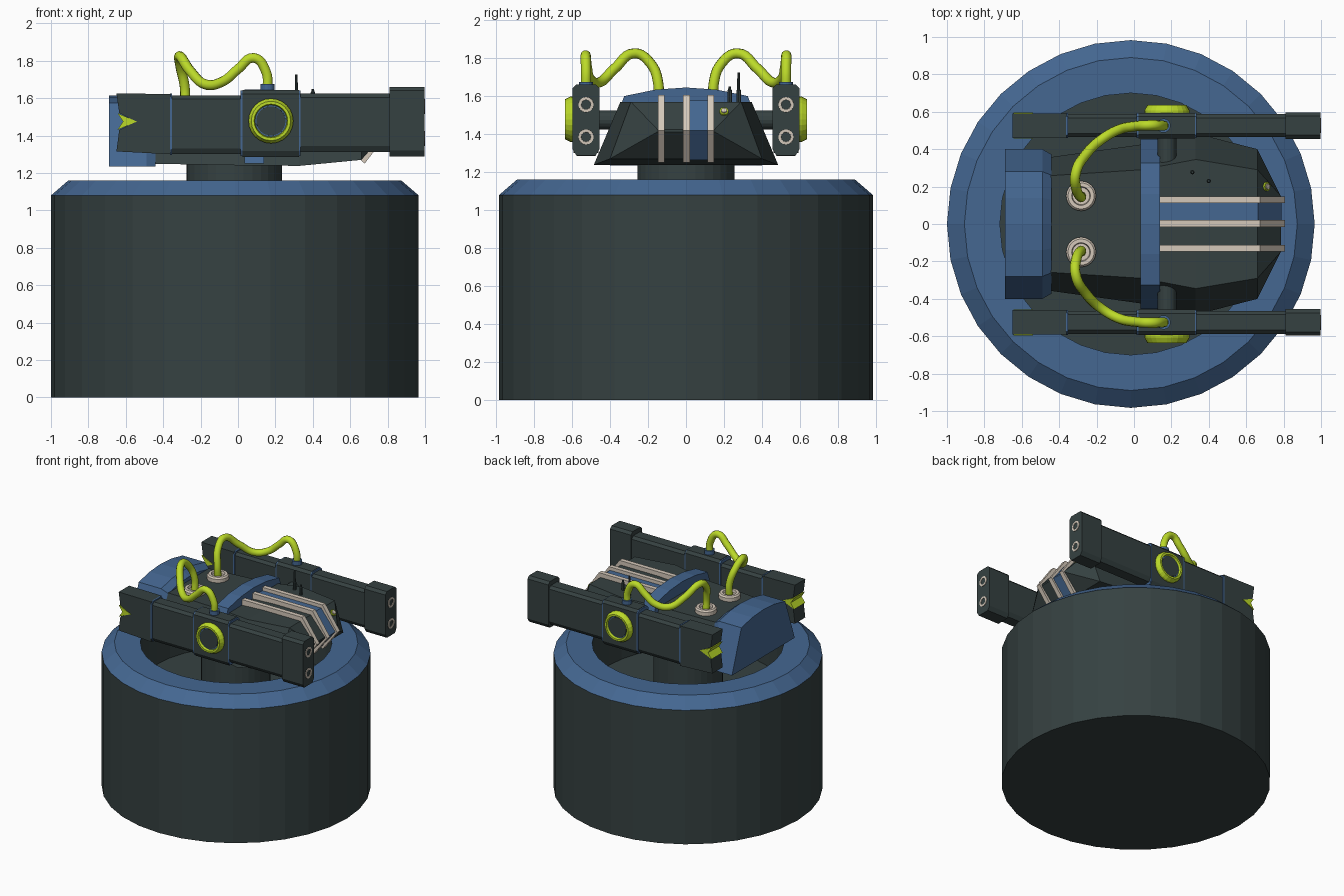
import bpy, bmesh, math
from mathutils import Vector

if "Cube" in bpy.data.objects:
    bpy.data.objects.remove(bpy.data.objects["Cube"])


def material(name, rgb):
    m = bpy.data.materials.new(name)
    m.diffuse_color = (*rgb, 1)
    m.use_nodes = True
    m.node_tree.nodes["Principled BSDF"].inputs["Base Color"].default_value = m.diffuse_color
    return m


DARK = material("dark_slate", (0.036, 0.053, 0.053))
BLUE = material("steel_blue", (0.058, 0.135, 0.285))
LIME = material("lime", (0.50, 0.70, 0.022))
CREAM = material("cream", (0.66, 0.58, 0.49))


def loft(name, mat, rings, smooth=False):
    """Skin a list of equal-length point rings and cap both ends."""
    bm = bmesh.new()
    vs = [[bm.verts.new(p) for p in r] for r in rings]
    n = len(rings[0])
    for a, b in zip(vs, vs[1:]):
        for i in range(n):
            bm.faces.new((a[i], a[(i + 1) % n], b[(i + 1) % n], b[i]))
    bm.faces.new(vs[0][::-1])
    bm.faces.new(vs[-1])
    bmesh.ops.recalc_face_normals(bm, faces=bm.faces)
    me = bpy.data.meshes.new(name)
    bm.to_mesh(me)
    bm.free()
    me.materials.append(mat)
    ob = bpy.data.objects.new(name, me)
    bpy.context.collection.objects.link(ob)
    if smooth:
        bpy.ops.object.select_all(action='DESELECT')
        bpy.context.view_layer.objects.active = ob
        ob.select_set(True)
        bpy.ops.object.shade_smooth_by_angle(angle=math.radians(35))
    return ob


def lathe(name, mat, centre, axis, steps, n=24, smooth=False):
    """steps: (distance along axis, radius)"""
    q = Vector((0, 0, 1)).rotation_difference(Vector(axis))
    c = Vector(centre)
    rings = [[c + q @ Vector((r * math.cos(2 * math.pi * i / n),
                              r * math.sin(2 * math.pi * i / n), d)) for i in range(n)]
             for d, r in steps]
    return loft(name, mat, rings, smooth)


def prism_x(name, mat, yz, x0, x1):
    return loft(name, mat, [[(x, y, z) for y, z in yz] for x in (x0, x1)])


def prism_y(name, mat, xz, y0, y1):
    return loft(name, mat, [[(x, y, z) for x, z in xz] for y in (y0, y1)])


def mirrored(half):
    """Close a right-half (y, z) profile, given from bottom to the crown at y=0."""
    return half + [(-y, z) for y, z in reversed(half) if y > 0]


def chamfered(y, w, z0, z1, c):
    return [(y - w + c, z0), (y + w - c, z0), (y + w, z0 + c * 1.6), (y + w, z1 - c),
            (y + w - c, z1), (y - w + c, z1), (y - w, z1 - c), (y - w, z0 + c * 1.6)]


# Base drum: dark walls and well, blue bevelled rim
base = lathe("base_drum", DARK, (-0.017, 0, 0), (0, 0, 1),
             [(0, 0.983), (1.08, 0.983), (1.16, 0.89), (1.16, 0.70), (0.80, 0.70)], 32)
base.data.materials.append(BLUE)
for f in base.data.polygons:
    if f.normal.z > 0.3 and f.center.z > 1.08:
        f.material_index = 1

# Swivel neck
lathe("neck", DARK, (-0.02, 0, 0), (0, 0, 1), [(0.79, 0.255), (1.26, 0.255)], 32)

# Head: tapered hull with wedge nose (x, bottom z, bottom half width, top z, top half width)
hull = [(-0.50, 1.25, 0.35, 1.545, 0.255), (0.04, 1.24, 0.425, 1.555, 0.29),
        (0.33, 1.238, 0.485, 1.57, 0.345), (0.66, 1.27, 0.40, 1.57, 0.29),
        (0.785, 1.412, 0.15, 1.424, 0.15)]
loft("head_hull", DARK, [[(x, -wb, zb), (x, wb, zb), (x, wt, zt), (x, -wt, zt)]
                         for x, zb, wb, zt, wt in hull])

# Arched blue strap over the hull
prism_x("head_strap", BLUE, mirrored([(0.455, 1.25), (0.325, 1.60), (0.16, 1.634), (0, 1.645)]),
        0.035, 0.14)

# Rear counterweight with arched top and bevelled front edge
arch = mirrored([(0.40, 1.235), (0.28, 1.575), (0.14, 1.605), (0, 1.615)])
loft("rear_block", BLUE, [[(-0.69, y, z) for y, z in arch], [(-0.49, y, z) for y, z in arch],
                          [(-0.44, y * 0.93, 1.235 + (z - 1.235) * 0.9) for y, z in arch]])


# Nose ribs and blue stripe panel follow the hull's wedge profile
def nose_profile(t):
    return [(0.13, 1.57 + t), (0.66 + t * 0.4, 1.57 + t), (0.785 + t * 0.6, 1.418),
            (0.66 + t * 0.5, 1.268 - t * 0.5), (0.63, 1.29), (0.74, 1.418), (0.64, 1.53), (0.13, 1.53)]


for i, y in enumerate((-0.13, 0.003, 0.13)):
    prism_y(f"nose_rib_{i + 1}", CREAM, nose_profile(0.035), y - 0.018, y + 0.018)
prism_y("nose_stripe", BLUE, nose_profile(0.008), 0.015, 0.118)

# Small lamp on the nose and two aerials
lamp_dir = Vector((0.76, 0, 0.65)).normalized()
lathe("nose_lamp_ring", LIME, (0.705, 0.20, 1.515), lamp_dir, [(-0.02, 0.026), (0.012, 0.024)], 12)
lathe("nose_lamp", CREAM, (0.705, 0.20, 1.515), lamp_dir, [(0, 0.019), (0.018, 0.015)], 12)
for k, (x, y, top) in enumerate(((0.312, 0.277, 1.725), (0.40, 0.23, 1.65))):
    lathe(f"aerial_{k + 1}", DARK, (x, y, 0), (0, 0, 1),
          [(1.55, 0.012), (1.63, 0.012), (1.635, 0.008), (top, 0.007)], 8)

for side, s in (("left", 1), ("right", -1)):
    gy = s * 0.526

    # Gun pod sections from back to front; the tail has a V notch
    prism_y(f"{side}_gun_tail", DARK,
            [(-0.65, 1.625), (-0.635, 1.52), (-0.545, 1.475), (-0.635, 1.43), (-0.65, 1.315),
             (-0.36, 1.30), (-0.36, 1.622)], gy - 0.066, gy + 0.066)
    prism_y(f"{side}_gun_tail_vent", LIME,
            [(-0.645, 1.52), (-0.54, 1.475), (-0.645, 1.43), (-0.615, 1.475)],
            gy - 0.070, gy + 0.070)
    for part, x0, x1, z0, z1, w in (("rear", -0.355, 0.025, 1.30, 1.615, 0.062),
                                    ("middle", 0.025, 0.325, 1.285, 1.643, 0.068),
                                    ("front", 0.325, 0.82, 1.312, 1.624, 0.062),
                                    ("muzzle", 0.81, 0.996, 1.288, 1.66, 0.071)):
        prism_x(f"{side}_gun_{part}", DARK, chamfered(gy, w, z0, z1, 0.02), x0, x1)
    for k, (x, z0, z1) in enumerate(((-0.358, 1.297, 1.624), (0.02, 1.29, 1.64), (0.327, 1.29, 1.64))):
        prism_x(f"{side}_gun_seam_{k + 1}", BLUE, chamfered(gy, 0.067, z0, z1, 0.018),
                x - 0.006, x + 0.006)

    # Twin bores
    for k, z in enumerate((1.385, 1.555)):
        lathe(f"{side}_bore_ring_{k + 1}", CREAM, (0.98, gy, z), (1, 0, 0),
              [(0, 0.042), (0.02, 0.040), (0.02, 0.026), (0.008, 0.024)], 16)
        lathe(f"{side}_bore_{k + 1}", DARK, (0.98, gy, z), (1, 0, 0), [(0, 0.024), (0.012, 0.024)], 16)

    # Pivot axle and outer lime hub
    lathe(f"{side}_axle", DARK, (0.176, 0, 1.475), (0, s, 0), [(0.25, 0.05), (0.48, 0.05)], 16)
    lathe(f"{side}_hub_ring", LIME, (0.176, 0, 1.478), (0, s, 0),
          [(0.57, 0.12), (0.608, 0.12), (0.636, 0.105), (0.636, 0.09), (0.61, 0.083)], 24)
    lathe(f"{side}_hub_rim", BLUE, (0.176, 0, 1.478), (0, s, 0), [(0.58, 0.088), (0.618, 0.086)], 24)
    lathe(f"{side}_hub_cap", DARK, (0.176, 0, 1.478), (0, s, 0), [(0.58, 0.08), (0.622, 0.078)], 24)

    # Hose fittings
    lathe(f"{side}_hose_collar", BLUE, (0.158, gy, 0), (0, 0, 1), [(1.62, 0.038), (1.675, 0.038)], 16)
    lathe(f"{side}_hose_socket", CREAM, (-0.283, s * 0.15, 0), (0, 0, 1),
          [(1.53, 0.08), (1.578, 0.08), (1.59, 0.07), (1.59, 0.05), (1.57, 0.046)], 24)

    # Hose looping from pod to hull
    path = [(0.158, 0.526, 1.64), (0.150, 0.526, 1.74), (0.085, 0.528, 1.815), (0.0, 0.522, 1.755),
            (-0.08, 0.505, 1.69), (-0.17, 0.455, 1.672), (-0.255, 0.375, 1.745),
            (-0.312, 0.27, 1.825), (-0.308, 0.185, 1.77), (-0.285, 0.145, 1.66),
            (-0.283, 0.148, 1.56)]
    cu = bpy.data.curves.new(f"{side}_hose_path", 'CURVE')
    cu.dimensions = '3D'
    cu.bevel_depth = 0.027
    cu.bevel_resolution = 3
    cu.resolution_u = 6
    sp = cu.splines.new('BEZIER')
    sp.bezier_points.add(len(path) - 1)
    for bp, (x, y, z) in zip(sp.bezier_points, path):
        bp.co = (x, s * y, z)
        bp.handle_left_type = bp.handle_right_type = 'AUTO'
    cu.materials.append(LIME)
    hose = bpy.data.objects.new(f"{side}_hose", cu)
    bpy.context.collection.objects.link(hose)
    bpy.ops.object.select_all(action='DESELECT')
    bpy.context.view_layer.objects.active = hose
    hose.select_set(True)
    bpy.ops.object.convert(target='MESH')
    bpy.ops.object.shade_smooth_by_angle(angle=math.radians(60))
